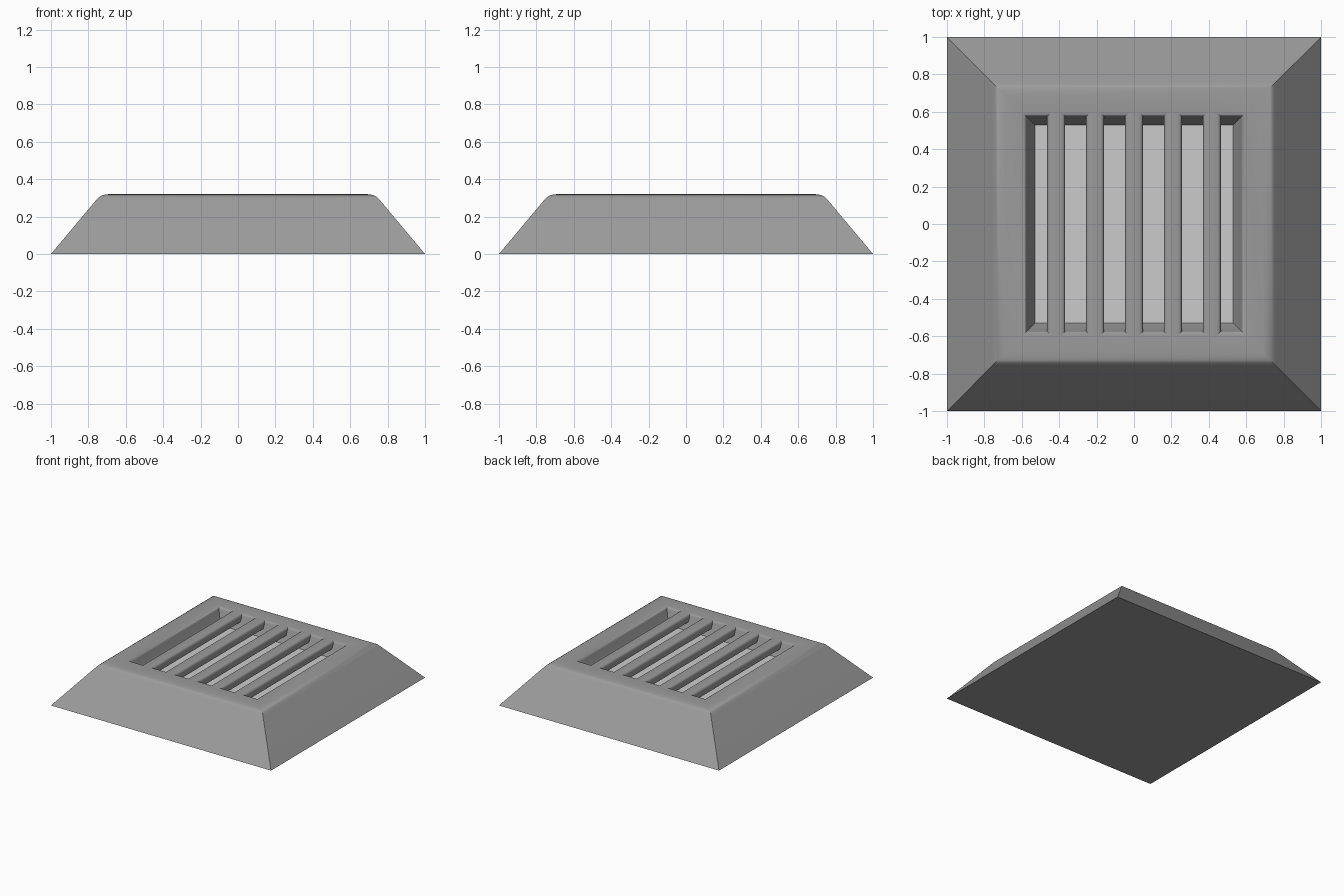
import bpy, bmesh

if "Cube" in bpy.data.objects:
    bpy.data.objects.remove(bpy.data.objects["Cube"])

FLOOR_Z = 0.2
TOP_Z = 0.32

dark = bpy.data.materials.new("dark_grey")
dark.diffuse_color = (0.33, 0.33, 0.33, 1)
dark.use_nodes = True
dark.node_tree.nodes["Principled BSDF"].inputs["Base Color"].default_value = dark.diffuse_color


def finish(bm, name, mat=None):
    bmesh.ops.recalc_face_normals(bm, faces=bm.faces)
    mesh = bpy.data.meshes.new(name)
    bm.to_mesh(mesh)
    bm.free()
    ob = bpy.data.objects.new(name, mesh)
    bpy.context.collection.objects.link(ob)
    if mat:
        mesh.materials.append(mat)
    bpy.ops.object.select_all(action='DESELECT')
    ob.select_set(True)
    bpy.context.view_layer.objects.active = ob
    bpy.ops.object.shade_smooth_by_angle(angle=0.6)
    return ob


def bridge(bm, a, b):
    n = len(a)
    for i in range(n):
        bm.faces.new((a[i], a[(i + 1) % n], b[(i + 1) % n], b[i]))


# Sloped housing: square rings up the outside, over the rim, into the recess
profile = [(1.0, 0), (0.757, 0.29), (0.744, 0.304), (0.728, 0.313),
           (0.71, 0.318), (0.69, TOP_Z), (0.595, TOP_Z), (0.584, 0.317),
           (0.578, 0.311), (0.575, 0.30), (0.53, FLOOR_Z)]
bm = bmesh.new()
rings = [[bm.verts.new((sx * h, sy * h, z))
          for sx, sy in ((-1, -1), (1, -1), (1, 1), (-1, 1))]
         for h, z in profile]
for a, b in zip(rings, rings[1:]):
    bridge(bm, a, b)
bm.faces.new(rings[0])
finish(bm, "housing", dark)

# Light floor of the recess
bm = bmesh.new()
bmesh.ops.create_grid(bm, x_segments=1, y_segments=1, size=0.53)
bmesh.ops.translate(bm, verts=bm.verts, vec=(0, 0, FLOOR_Z))
finish(bm, "recess_floor")

# Five slats with rounded upper edges, flush with the rim
half = [(0.048, 0.26), (0.048, 0.30), (0.045, 0.311), (0.039, 0.317), (0.028, TOP_Z)]
section = half + [(-x, z) for x, z in reversed(half)]
for i in range(5):
    cx = (i - 2) * 0.208
    bm = bmesh.new()
    ends = [[bm.verts.new((cx + x, y, z)) for x, z in section]
            for y in (-0.595, 0.595)]
    bridge(bm, *ends)
    for e in ends:
        bm.faces.new(e)
    finish(bm, f"slat_{i + 1}", dark)
